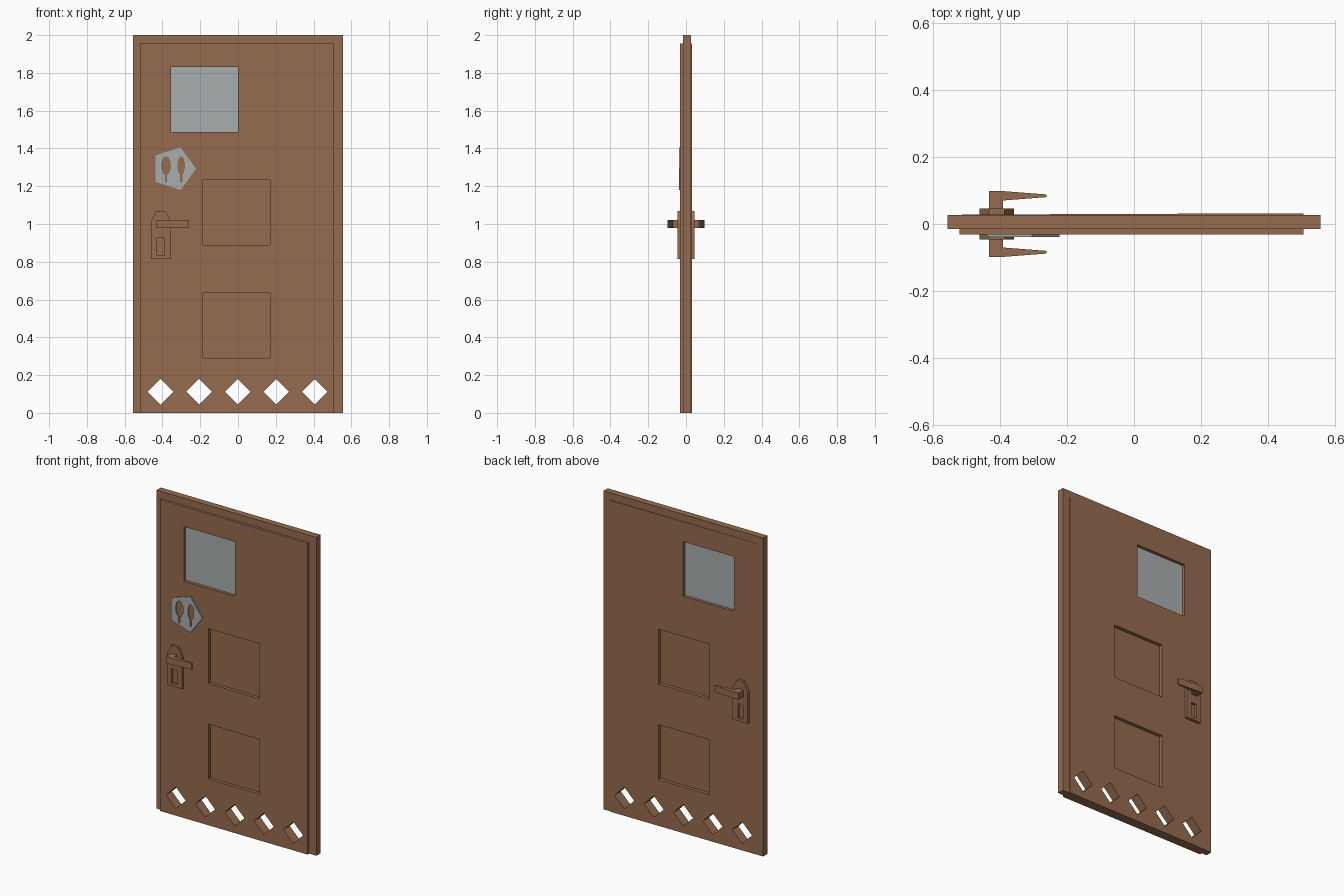
import bpy, bmesh, math
from mathutils import Vector

cube = bpy.data.objects.get("Cube")
if cube:
    bpy.data.objects.remove(cube, do_unlink=True)


def material(name, rgb):
    m = bpy.data.materials.new(name)
    m.use_nodes = True
    m.diffuse_color = (*rgb, 1)
    m.node_tree.nodes["Principled BSDF"].inputs["Base Color"].default_value = (*rgb, 1)
    return m


WOOD = material("brown wood", (0.30, 0.148, 0.078))
GREY = material("pale grey", (0.39, 0.42, 0.42))


def prism(name, pts, lo, hi, mat=WOOD, axis="y"):
    """Extrude an outline between lo and hi: (x, z) along y, or (x, y) along z."""
    bm = bmesh.new()
    place = (lambda a, b: (a, lo, b)) if axis == "y" else (lambda a, b: (a, b, lo))
    face = bm.faces.new([bm.verts.new(place(a, b)) for a, b in pts])
    step = Vector((0, hi - lo, 0)) if axis == "y" else Vector((0, 0, hi - lo))
    out = bmesh.ops.extrude_face_region(bm, geom=[face])
    bmesh.ops.translate(bm, vec=step, verts=[v for v in out["geom"] if isinstance(v, bmesh.types.BMVert)])
    bmesh.ops.recalc_face_normals(bm, faces=bm.faces)
    me = bpy.data.meshes.new(name)
    bm.to_mesh(me)
    bm.free()
    me.materials.append(mat)
    ob = bpy.data.objects.new(name, me)
    bpy.context.scene.collection.objects.link(ob)
    return ob


def rect(x0, x1, z0, z1):
    return [(x0, z0), (x1, z0), (x1, z1), (x0, z1)]


def ring(cx, cz, rx, rz, n):
    return [(cx + rx * math.cos(2 * math.pi * i / n),
             cz + rz * math.sin(2 * math.pi * i / n)) for i in range(n)]


def carve(ob, cutters):
    """Subtract every cutter and bake the result into the mesh."""
    for c in cutters:
        mod = ob.modifiers.new("cut", "BOOLEAN")
        mod.operation, mod.solver, mod.object = "DIFFERENCE", "EXACT", c
    deps = bpy.context.evaluated_depsgraph_get()
    me = bpy.data.meshes.new_from_object(ob.evaluated_get(deps))
    ob.modifiers.clear()
    ob.data = me


def discard(cutters):
    for c in cutters:
        bpy.data.objects.remove(c, do_unlink=True)


# Door leaf: main slab, front step and the slightly proud back skin
slab = prism("door_slab", rect(-0.555, 0.555, 0, 2), -0.015, 0.027)
front = prism("front_panel", rect(-0.52, 0.505, 0, 1.955), -0.031, -0.015)
back = prism("back_panel", [(-0.512, 0.027), (0.505, 0.027), (0.505, 0.032), (-0.512, 0.028)],
             0, 1.955, axis="z")

# Openings: window, square recesses on both sides, row of diamond vents
window = rect(-0.355, 0, 1.487, 1.83)
cutters = [prism("window_cutter", window, -0.2, 0.2)]
for z in (0.29, 0.89):
    square = rect(-0.185, 0.17, z, z + 0.345)
    cutters.append(prism("recess_cutter", square, -0.2, -0.010))
    cutters.append(prism("recess_cutter", square, 0.008, 0.2))
for i in range(5):
    cutters.append(prism("vent_cutter", ring(-0.41 + 0.204 * i, 0.112, 0.068, 0.068, 4), -0.2, 0.2))
for part in (slab, front, back):
    carve(part, cutters)
discard(cutters)

prism("window_glass", window, -0.012, 0.010, GREY)

# Pentagon sign with spoon and fork shaped openings
sign = prism("pentagon_sign", ring(-0.341, 1.293, 0.119, 0.119, 5), -0.038, -0.031, GREY)
tools = []
for x, w in ((-0.381, 0.026), (-0.301, 0.020)):
    tools.append(prism("bowl_cutter", ring(x, 1.308, w, 0.05, 16), -0.2, 0.2))
    tools.append(prism("stem_cutter", rect(x - 0.006, x + 0.006, 1.22, 1.30), -0.2, 0.2))
carve(sign, tools)
discard(tools)

# Lock plate and lever handle on each face
PLATE = [(-0.46, 0.815), (-0.357, 0.815), (-0.357, 1.015),
         (-0.385, 1.07), (-0.432, 1.07), (-0.46, 1.015)]
LEVER = [(-0.432, 0.04), (-0.432, 0.098), (-0.39, 0.098), (-0.26, 0.088),
         (-0.26, 0.080), (-0.39, 0.070), (-0.39, 0.04)]
for side, s, face in (("front", -1, -0.031), ("back", 1, 0.028)):
    lo, hi = sorted((face, s * 0.046))
    plate = prism(side + "_lock_plate", PLATE, lo, hi)
    key = prism("key_cutter", rect(-0.43, -0.392, 0.832, 0.925), -0.2, 0.2)
    carve(plate, [key])
    discard([key])
    prism(side + "_handle", [(x, s * y) for x, y in LEVER], 0.978, 1.02, axis="z")
